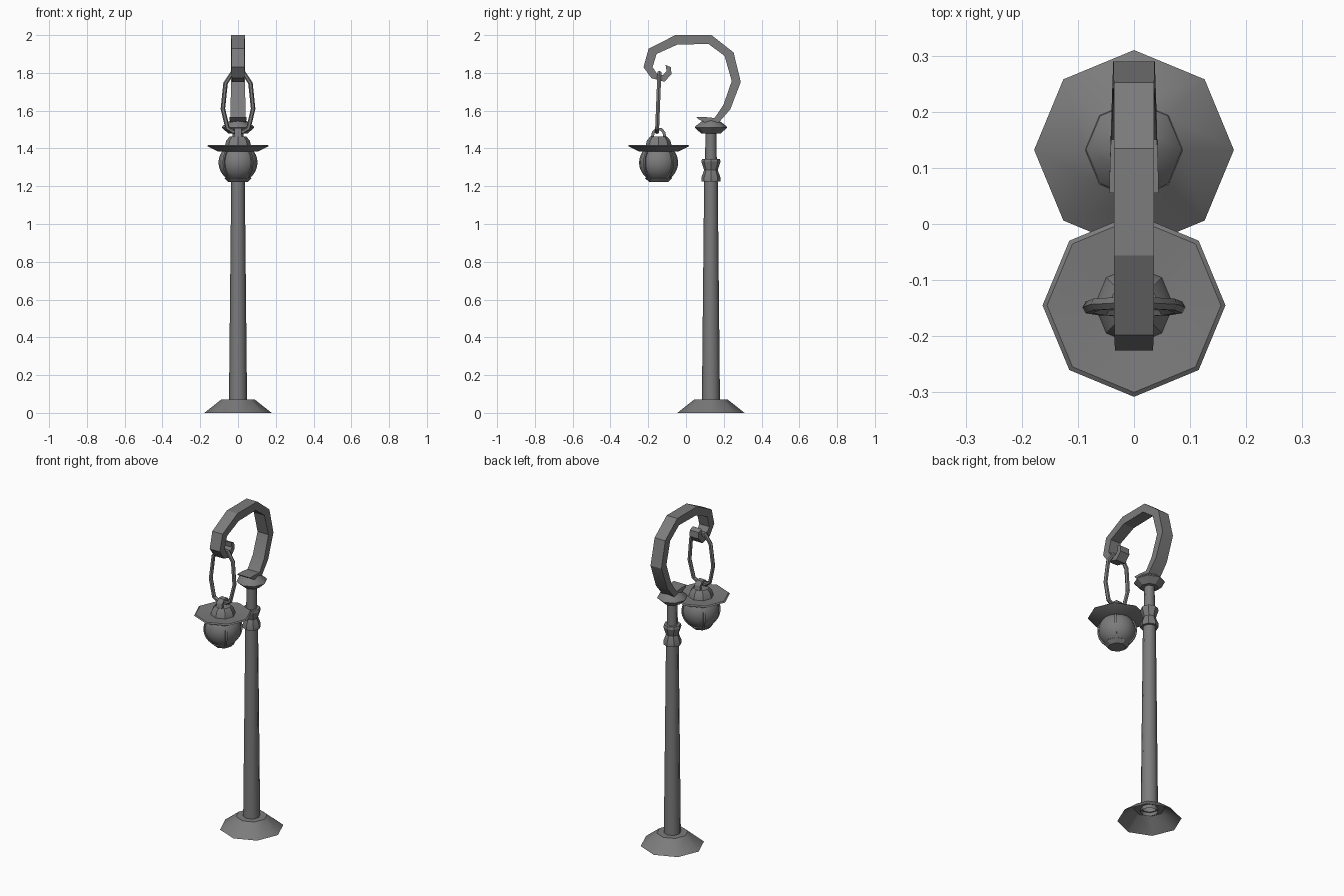
import bpy, bmesh, math
from mathutils import Vector

cube = bpy.data.objects.get("Cube")
if cube:
    bpy.data.objects.remove(cube)

iron = bpy.data.materials.new("dark_grey_iron")
iron.use_nodes = True
GREY = (0.2, 0.2, 0.2, 1)
iron.diffuse_color = GREY
iron.node_tree.nodes["Principled BSDF"].inputs["Base Color"].default_value = GREY

POST_Y, LAMP_Y = 0.132, -0.145


def finish(name, bm, angle=30):
    bmesh.ops.recalc_face_normals(bm, faces=bm.faces)
    mesh = bpy.data.meshes.new(name)
    bm.to_mesh(mesh)
    bm.free()
    mesh.materials.append(iron)
    ob = bpy.data.objects.new(name, mesh)
    bpy.context.collection.objects.link(ob)
    bpy.ops.object.select_all(action='DESELECT')
    ob.select_set(True)
    bpy.context.view_layer.objects.active = ob
    bpy.ops.object.shade_smooth_by_angle(angle=math.radians(angle))
    return ob


def bridge(bm, rings, closed=False):
    """Join successive vertex loops with quads."""
    pairs = list(zip(rings, rings[1:])) + ([(rings[-1], rings[0])] if closed else [])
    for a, b in pairs:
        n = len(a)
        for i in range(n):
            j = (i + 1) % n
            bm.faces.new((a[i], a[j], b[j], b[i]))


def lathe(name, profile, y, sides=8, cap_start=False, cap_end=False, angle=30):
    """Revolve (radius, height) points around a vertical axis."""
    bm = bmesh.new()
    rings = []
    for r, z in profile:
        rings.append([bm.verts.new((r * math.cos(t), y + r * math.sin(t), z))
                      for t in (math.tau * i / sides for i in range(sides))])
    bridge(bm, rings)
    if cap_start:
        bm.faces.new(rings[0])
    if cap_end:
        bm.faces.new(rings[-1])
    return finish(name, bm, angle)


def bar(name, path, side, wide, thick, sides=4, closed=False):
    """Sweep a small polygon along a flat path whose plane normal is side."""
    bm = bmesh.new()
    pts = [Vector(p) for p in path]
    side = Vector(side)
    rings, n = [], len(pts)
    for i, p in enumerate(pts):
        before = pts[i - 1] if closed or i else p
        after = pts[(i + 1) % n] if closed or i < n - 1 else p
        out = (after - before).normalized().cross(side)
        ring = []
        for k in range(sides):
            t = math.tau * (k + 0.5) / sides
            ring.append(bm.verts.new(p + side * wide * math.cos(t) + out * thick * math.sin(t)))
        rings.append(ring)
    bridge(bm, rings, closed)
    if not closed:
        bm.faces.new(rings[0])
        bm.faces.new(rings[-1])
    return finish(name, bm)


# Post: hollow foot, tapered shaft, waisted collar, neck and cap
lathe("base_foot", [(0.178, 0), (0.087, 0.072), (0.04, 0.072)], POST_Y)
lathe("post_shaft", [(0.048, 0.05), (0.036, 1.23)], POST_Y, angle=50)
lathe("post_collar", [(0.03, 1.225), (0.051, 1.225), (0.051, 1.245), (0.036, 1.285),
                      (0.051, 1.33), (0.047, 1.345), (0.028, 1.345)], POST_Y)
lathe("post_neck", [(0.031, 1.34), (0.029, 1.485)], POST_Y, angle=50)
lathe("post_cap", [(0.05, 1.478), (0.086, 1.51), (0.082, 1.518), (0.04, 1.55)],
      POST_Y, cap_start=True, cap_end=True)

# Crook: flat band, each row is outer y, z, inner y, z, half width
crook = [
    (0.063, 1.557, 0.055, 1.566, 0.044), (0.103, 1.535, 0.103, 1.566, 0.043),
    (0.172, 1.535, 0.151, 1.561, 0.041), (0.235, 1.608, 0.198, 1.630, 0.039),
    (0.290, 1.752, 0.242, 1.757, 0.037), (0.252, 1.908, 0.204, 1.890, 0.036),
    (0.135, 2.000, 0.119, 1.953, 0.036), (-0.056, 2.000, -0.045, 1.950, 0.036),
    (-0.198, 1.928, -0.156, 1.900, 0.035), (-0.225, 1.830, -0.177, 1.830, 0.034),
    (-0.183, 1.772, -0.156, 1.799, 0.033), (-0.114, 1.753, -0.122, 1.788, 0.032),
    (-0.077, 1.793, -0.103, 1.810, 0.031), (-0.080, 1.830, -0.108, 1.842, 0.030)]
bm = bmesh.new()
rows = [[bm.verts.new(c) for c in ((-w, oy, oz), (w, oy, oz), (w, iy, iz), (-w, iy, iz))]
        for oy, oz, iy, iz, w in crook]
bridge(bm, rows)
bm.faces.new(rows[0])
bm.faces.new(rows[-1])
finish("crook_arm", bm, 20)

# Long hanging link, leaning slightly
half = [(0.03, 1.80), (0.066, 1.745), (0.08, 1.61), (0.055, 1.505), (0.025, 1.488)]
outline = half + [(-x, z) for x, z in reversed(half)]
bar("hanging_link", [(x, LAMP_Y - 0.004 + (z - 1.6) * 0.04, z) for x, z in outline],
    (0, 1, 0), 0.012, 0.012, sides=6, closed=True)

# Lantern: top loop, brimmed hood, globe, ribs and bottom cup
loop = [(-0.035, 1.45), (-0.028, 1.485), (-0.012, 1.502),
        (0.012, 1.502), (0.028, 1.485), (0.035, 1.45)]
bar("lantern_loop", [(0, LAMP_Y + y, z) for y, z in loop], (1, 0, 0), 0.027, 0.011)
lathe("lantern_hood", [(0.045, 1.462), (0.062, 1.442), (0.07, 1.412), (0.155, 1.419),
                       (0.163, 1.413), (0.107, 1.385)], LAMP_Y, cap_start=True, cap_end=True)


def globe_radius(z, grow=0.0):
    return math.sqrt(max(0.0, (0.103 + grow) ** 2 - (z - 1.325) ** 2))


heights = [1.24 + 0.0155 * i for i in range(11)]
lathe("lantern_globe", [(globe_radius(z), z) for z in heights], LAMP_Y,
      sides=16, cap_start=True, cap_end=True)
for i in range(4):
    a = math.radians(45 + 90 * i)
    c, s = math.cos(a), math.sin(a)
    path = [(c * globe_radius(z, 0.002), LAMP_Y + s * globe_radius(z, 0.002), z) for z in heights]
    bar("globe_rib_%d" % (i + 1), path, (-s, c, 0), 0.008, 0.006)
lathe("lantern_cup", [(0.05, 1.222), (0.072, 1.243), (0.062, 1.252)], LAMP_Y,
      cap_start=True, cap_end=True)
